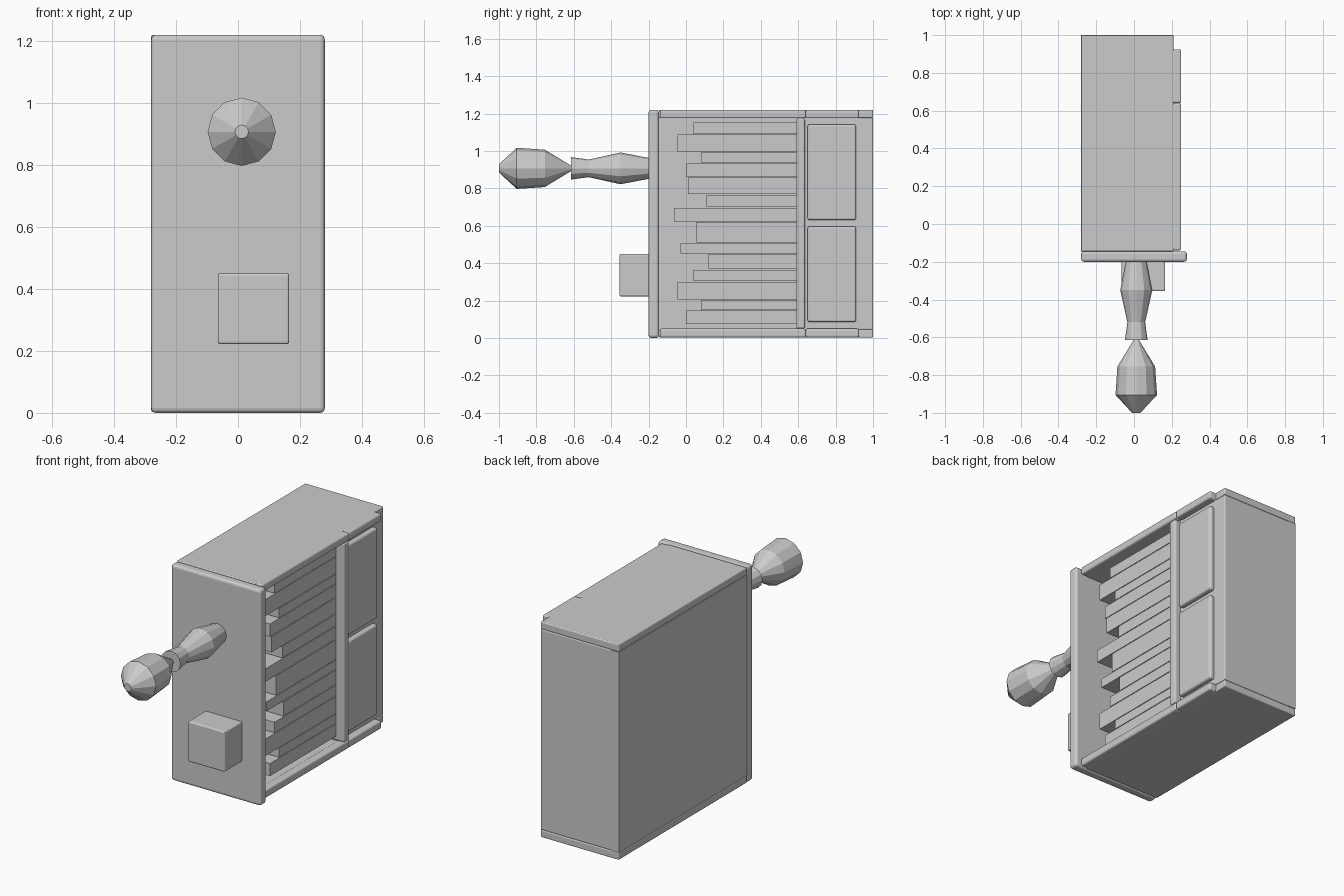
import bpy, bmesh, math
from mathutils import Matrix

cube = bpy.data.objects.get("Cube")
if cube:
    bpy.data.objects.remove(cube, do_unlink=True)

grey = bpy.data.materials.new("plain grey")
grey.use_nodes = True
COLOUR = (0.6, 0.6, 0.6, 1)
grey.diffuse_color = COLOUR
grey.node_tree.nodes["Principled BSDF"].inputs["Base Color"].default_value = COLOUR


def finish(name, bm):
    bmesh.ops.recalc_face_normals(bm, faces=bm.faces)
    mesh = bpy.data.meshes.new(name)
    bm.to_mesh(mesh)
    bm.free()
    mesh.materials.append(grey)
    obj = bpy.data.objects.new(name, mesh)
    bpy.context.collection.objects.link(obj)
    return obj


def box(name, x, y, z, bevel=0.0):
    """Box from three (low, high) ranges, with optional rounded edges."""
    bm = bmesh.new()
    bmesh.ops.create_cube(bm, size=1)
    for v in bm.verts:
        v.co = [lo + (c + 0.5) * (hi - lo) for c, (lo, hi) in zip(v.co, (x, y, z))]
    obj = finish(name, bm)
    if bevel:
        mod = obj.modifiers.new("rounded edges", "BEVEL")
        mod.width = bevel
        mod.segments = 3
    return obj


def turned(name, profile, x, z, sides=12):
    """Faceted turned piece along y from (y, radius) pairs."""
    bm = bmesh.new()
    rings = []
    for y, r in profile:
        rings.append([bm.verts.new((x + r * math.cos(a), y, z + r * math.sin(a)))
                      for a in (math.tau * i / sides for i in range(sides))])
    for a, b in zip(rings, rings[1:]):
        for i in range(sides):
            j = (i + 1) % sides
            bm.faces.new((a[i], a[j], b[j], b[i]))
    bm.faces.new(rings[0])
    bm.faces.new(rings[-1])
    return finish(name, bm)


BACK, FACE, TRIM = -0.28, 0.21, 0.25
HIGH = 1.22

# Carcass: end board, two side boards, back board, cupboard and plinth
box("end_board", (BACK, 0.28), (-0.2, -0.145), (0, HIGH), 0.015)
for label, z in (("lower", (0.003, 0.045)), ("upper", (1.178, HIGH))):
    box(label + "_side_board", (BACK, FACE), (-0.145, 1), z, 0.006)
box("back_board", (BACK, -0.23), (-0.145, 1), (0.045, 1.178))
box("cupboard", (BACK, FACE), (0.6, 0.93), (0.045, 1.178))
box("plinth", (BACK, FACE), (0.925, 1), (0.045, 1.178), 0.006)

# Rounded trim strips around the shelf and the cupboard
for label, z in (("lower", (0.003, 0.05)), ("upper", (1.175, HIGH))):
    box(label + "_shelf_trim", (FACE - 0.01, TRIM), (-0.14, 0.64), z, 0.01)
    box(label + "_cupboard_trim", (FACE - 0.01, TRIM), (0.64, 0.925), z, 0.01)
box("shelf_board", (BACK + 0.05, TRIM), (0.59, 0.635), (0.05, 1.175), 0.01)

# Cupboard doors
for label, z in (("lower", (0.085, 0.597)), ("upper", (0.63, 1.142))):
    box(label + "_door", (FACE - 0.01, 0.237), (0.65, 0.91), z, 0.012)

# Row of books: thickness comes from the edges, height from the far ends
edges = [1.155, 1.09, 0.993, 0.936, 0.86, 0.767, 0.698,
         0.622, 0.508, 0.451, 0.366, 0.302, 0.203, 0.148, 0.073]
tops = [0.04, -0.045, 0.08, 0, 0.012, 0.11, -0.065,
        0.055, -0.03, 0.12, 0.04, -0.045, 0.08, 0]
for i, top in enumerate(tops):
    box(f"book_{i + 1}", (-0.1, 0.2), (top, 0.592), (edges[i + 1] + 0.002, edges[i] - 0.002))

# Ornaments on the end board
box("ornament_block", (-0.065, 0.165), (-0.355, -0.195), (0.222, 0.45), 0.008)
turned("vase_base", [(-0.195, 0.055), (-0.35, 0.085), (-0.52, 0.047), (-0.615, 0.06)], 0.012, 0.907)
turned("vase_top", [(-0.61, 0.012), (-0.755, 0.1), (-0.905, 0.11), (-1, 0.022)], 0.012, 0.907)
